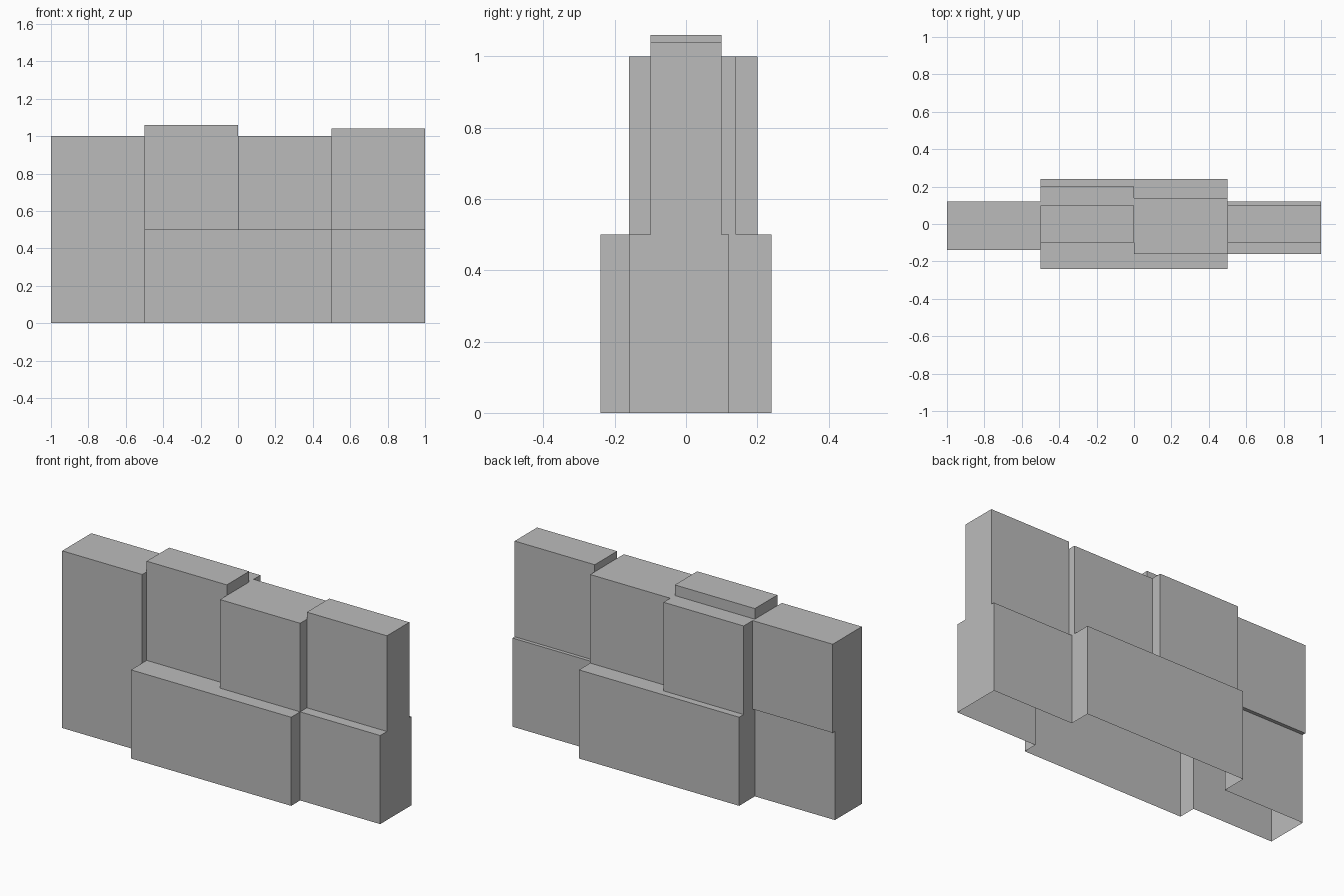
import bpy
import bmesh

if "Cube" in bpy.data.objects:
    bpy.data.objects.remove(bpy.data.objects["Cube"])

# Stones of the wall: (x range, y range, z range)
LOW = (0, 0.5)
STONES = [
    # lower course
    ((-1, -0.5), (-0.14, 0.10), LOW),
    ((-0.5, 0.5), (-0.24, 0.24), LOW),
    ((0.5, 1), (-0.16, 0.12), LOW),
    # upper course
    ((-1, -0.5), (-0.14, 0.12), (0.5, 1.0)),
    ((-0.5, 0), (-0.10, 0.10), (0.5, 1.06)),
    ((-0.5, 0), (0.10, 0.20), (0.5, 1.0)),
    ((0, 0.5), (-0.16, 0.14), (0.5, 1.0)),
    ((0.5, 1), (-0.10, 0.10), (0.5, 1.04)),
]


def stone_shell(name, stones):
    """One hollow skin around all stones, open underneath."""
    cuts = [sorted({v for s in stones for v in s[a]}) for a in range(3)]

    def filled(cell):
        if any(c < 0 or c >= len(cuts[a]) - 1 for a, c in enumerate(cell)):
            return False
        mid = [(cuts[a][c] + cuts[a][c + 1]) / 2 for a, c in enumerate(cell)]
        return any(all(s[a][0] < mid[a] < s[a][1] for a in range(3)) for s in stones)

    bm = bmesh.new()
    cells = [(i, j, k) for i in range(len(cuts[0]) - 1)
             for j in range(len(cuts[1]) - 1) for k in range(len(cuts[2]) - 1)]
    for cell in filter(filled, cells):
        for axis in range(3):
            for side in (0, 1):
                beside = list(cell)
                beside[axis] += 2 * side - 1
                is_base = axis == 2 and side == 0 and cell[2] == 0
                if filled(beside) or is_base:
                    continue
                u, v = (axis + 1) % 3, (axis + 2) % 3
                corners = []
                for du, dv in ((0, 0), (1, 0), (1, 1), (0, 1)):
                    p = list(cell)
                    p[axis] += side
                    p[u] += du
                    p[v] += dv
                    corners.append(bm.verts.new([cuts[a][p[a]] for a in range(3)]))
                bm.faces.new(corners if side else corners[::-1])

    # weld the skin and merge coplanar pieces
    bmesh.ops.remove_doubles(bm, verts=bm.verts, dist=0.0001)
    bmesh.ops.dissolve_limit(bm, angle_limit=0.01, verts=bm.verts, edges=bm.edges)
    mesh = bpy.data.meshes.new(name)
    bm.to_mesh(mesh)
    bm.free()
    obj = bpy.data.objects.new(name, mesh)
    bpy.context.collection.objects.link(obj)
    return obj


wall = stone_shell("stone_wall", STONES)

# Darker grey stone
stone = bpy.data.materials.new("grey_stone")
stone.diffuse_color = (0.5, 0.5, 0.5, 1)
stone.use_nodes = True
stone.node_tree.nodes["Principled BSDF"].inputs["Base Color"].default_value = stone.diffuse_color
wall.data.materials.append(stone)
